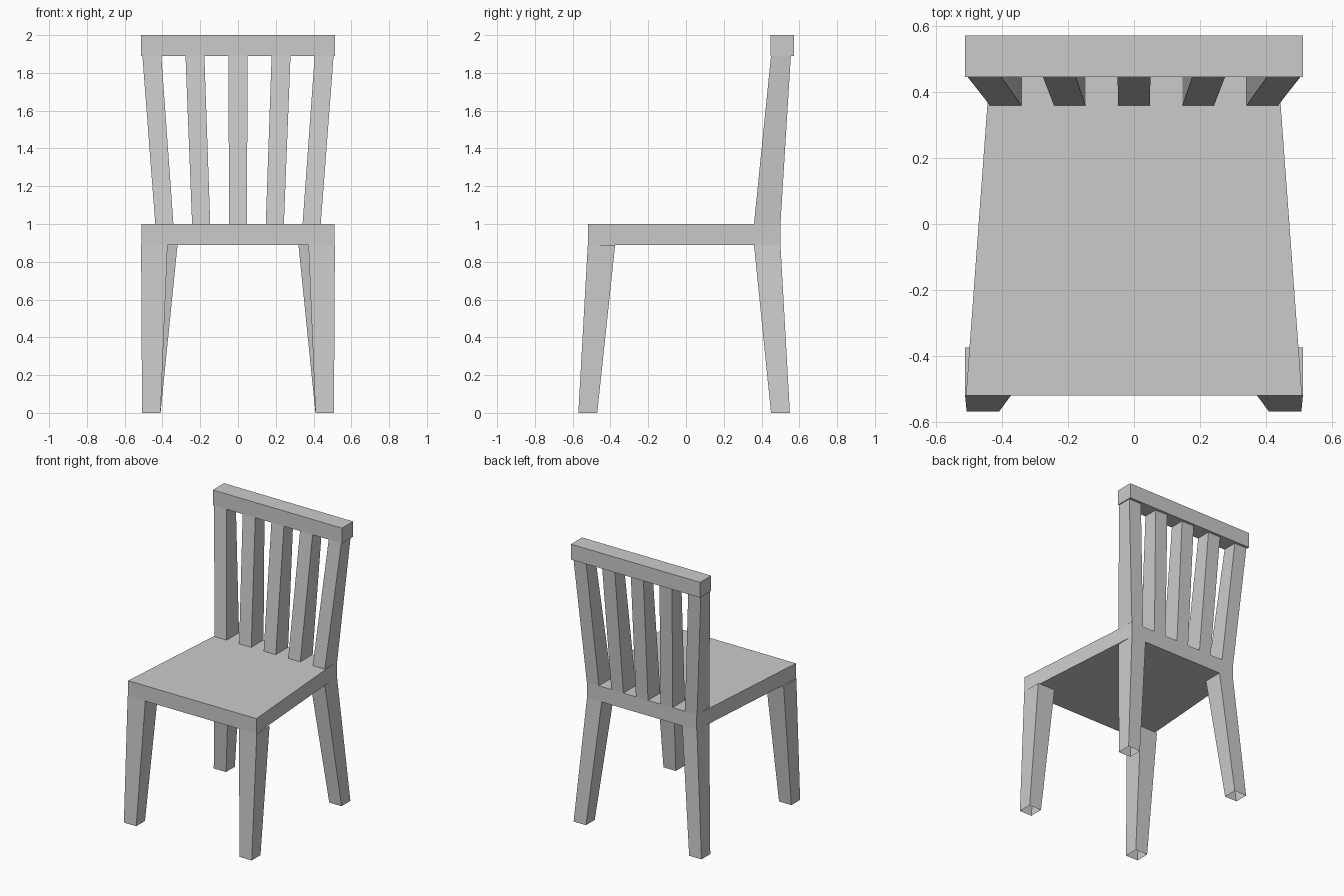
import bpy
import bmesh

cube = bpy.data.objects.get("Cube")
if cube:
    bpy.data.objects.remove(cube, do_unlink=True)

grey = bpy.data.materials.new("plain grey")
grey.use_nodes = True
colour = (0.6, 0.6, 0.6, 1)
grey.diffuse_color = colour
grey.node_tree.nodes["Principled BSDF"].inputs["Base Color"].default_value = colour


def rect(x0, x1, y0, y1, z):
    return [(x0, y0, z), (x1, y0, z), (x1, y1, z), (x0, y1, z)]


def loft(name, low, high, open_bottom=False):
    """Four-sided bar between a lower and an upper outline."""
    bm = bmesh.new()
    a = [bm.verts.new(p) for p in low]
    b = [bm.verts.new(p) for p in high]
    for i in range(4):
        j = (i + 1) % 4
        bm.faces.new((a[i], a[j], b[j], b[i]))
    bm.faces.new(b)
    if not open_bottom:
        bm.faces.new(a[::-1])
    mesh = bpy.data.meshes.new(name)
    bm.to_mesh(mesh)
    bm.free()
    mesh.materials.append(grey)
    obj = bpy.data.objects.new(name, mesh)
    bpy.context.collection.objects.link(obj)
    return obj


def mirrored(points):
    return [(-x, y, z) for x, y, z in points][::-1]


# Seat: a slab that narrows towards the back
SEAT_LOW, SEAT_TOP, RAIL_LOW = 0.89, 1.0, 1.89
outline = [(-0.51, -0.52), (0.51, -0.52), (0.435, 0.5), (-0.435, 0.5)]
loft("seat", [(x, y, SEAT_LOW) for x, y in outline],
     [(x, y, SEAT_TOP) for x, y in outline])

# Legs: hollow-ended, splayed and tapered
legs = {
    "front_leg": (rect(0.41, 0.508, -0.57, -0.47, 0),
                  rect(0.373, 0.513, -0.52, -0.375, SEAT_LOW)),
    "back_leg": (rect(0.41, 0.508, 0.45, 0.55, 0),
                 rect(0.32, 0.437, 0.36, 0.5, SEAT_LOW)),
}
for name, (low, high) in legs.items():
    loft("left_" + name, low, high, True)
    loft("right_" + name, mirrored(low), mirrored(high), True)

# Back slats: fan outwards and lean back
for i in range(-2, 3):
    x0, x1 = 0.195 * i, 0.228 * i
    loft(f"back_slat_{i + 3}",
         rect(x0 - 0.048, x0 + 0.048, 0.36, 0.5, SEAT_TOP),
         rect(x1 - 0.05, x1 + 0.05, 0.45, 0.555, RAIL_LOW))

# Top rail
loft("top_rail", rect(-0.513, 0.513, 0.447, 0.573, RAIL_LOW),
     rect(-0.513, 0.513, 0.447, 0.573, 2.0))
